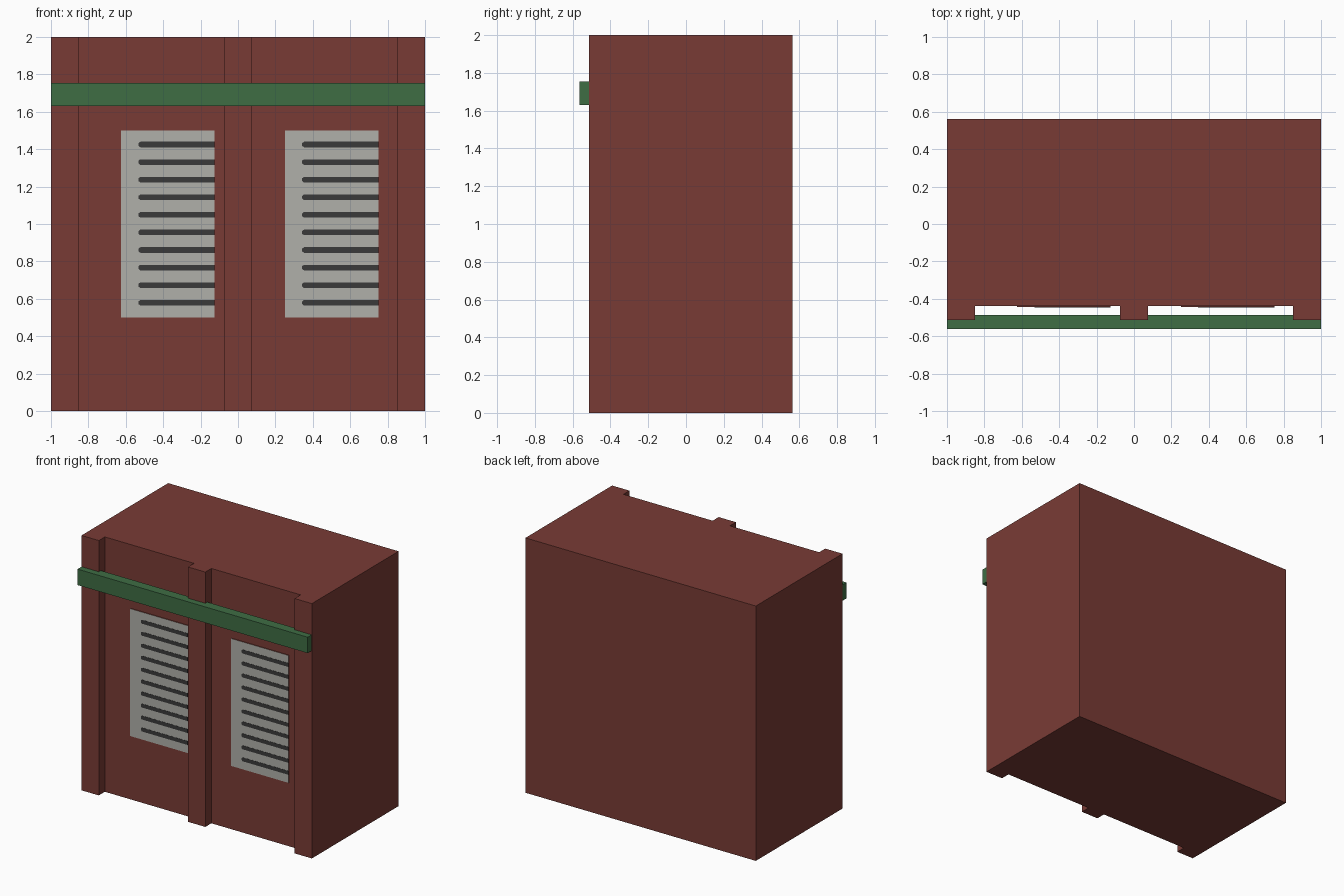
import bpy
import bmesh
from mathutils import Vector

cube = bpy.data.objects.get("Cube")
if cube:
    bpy.data.objects.remove(cube, do_unlink=True)


def material(name, rgb):
    """Flat material from 0-255 display values, stored as linear."""
    lin = [((c / 255 + 0.055) / 1.055) ** 2.4 for c in rgb] + [1.0]
    mat = bpy.data.materials.new(name)
    mat.use_nodes = True
    mat.diffuse_color = lin
    mat.node_tree.nodes["Principled BSDF"].inputs["Base Color"].default_value = lin
    return mat


brick = material("brick_red", (121, 59, 53))
green = material("trim_green", (62, 109, 68))
grey = material("shutter_grey", (176, 176, 170))
dark = material("slot_dark", (58, 58, 58))


def extrude(name, outline, vector, mats):
    """Solid made by sweeping a closed outline along a vector."""
    bm = bmesh.new()
    face = bm.faces.new([bm.verts.new(p) for p in outline])
    result = bmesh.ops.extrude_face_region(bm, geom=[face], use_keep_orig=True)
    moved = [g for g in result["geom"] if isinstance(g, bmesh.types.BMVert)]
    bmesh.ops.translate(bm, verts=moved, vec=Vector(vector))
    bmesh.ops.recalc_face_normals(bm, faces=bm.faces)
    mesh = bpy.data.meshes.new(name)
    bm.to_mesh(mesh)
    bm.free()
    for m in mats:
        mesh.materials.append(m)
    obj = bpy.data.objects.new(name, mesh)
    bpy.context.collection.objects.link(obj)
    return obj


def rect(x0, x1, z0, z1, y):
    return [(x0, y, z0), (x1, y, z0), (x1, y, z1), (x0, y, z1)]


BACK, WALL, PIER = 0.5625, -0.4375, -0.5125

# Wall block with three piers, swept up from its plan
half = [(0.075, PIER), (0.075, WALL), (0.85, WALL), (0.85, PIER), (1, PIER), (1, BACK)]
plan = half + [(-x, y) for x, y in reversed(half)]
extrude("wall_block", [(x, y, 0) for x, y in plan], (0, 0, 2), [brick])

# Horizontal beam across the piers
extrude("beam", rect(-0.999, 0.999, 1.63, 1.755, -0.5625), (0, 0.075, 0), [green])

# Slotted shutters, with wall-coloured edges
PANEL = WALL - 0.007
for side, x0 in (("right", -0.625), ("left", 0.25)):
    x1 = x0 + 0.5
    panel = extrude(side + "_shutter", rect(x0, x1, 0.5, 1.5, PANEL), (0, 0.007, 0), [grey, brick])
    for poly in panel.data.polygons:
        poly.material_index = 0 if poly.normal.y < -0.5 else 1
    for i in range(10):
        z, h, tip = 0.579 + i * 0.094, 0.015, x0 + 0.093
        slot = [(tip, z - h / 2), (tip + 0.01, z - h), (x1, z - h),
                (x1, z + h), (tip + 0.01, z + h), (tip, z + h / 2)]
        extrude(f"{side}_slot_{i + 1}", [(x, PANEL - 0.0015, zz) for x, zz in slot],
                (0, 0.0015, 0), [dark])
